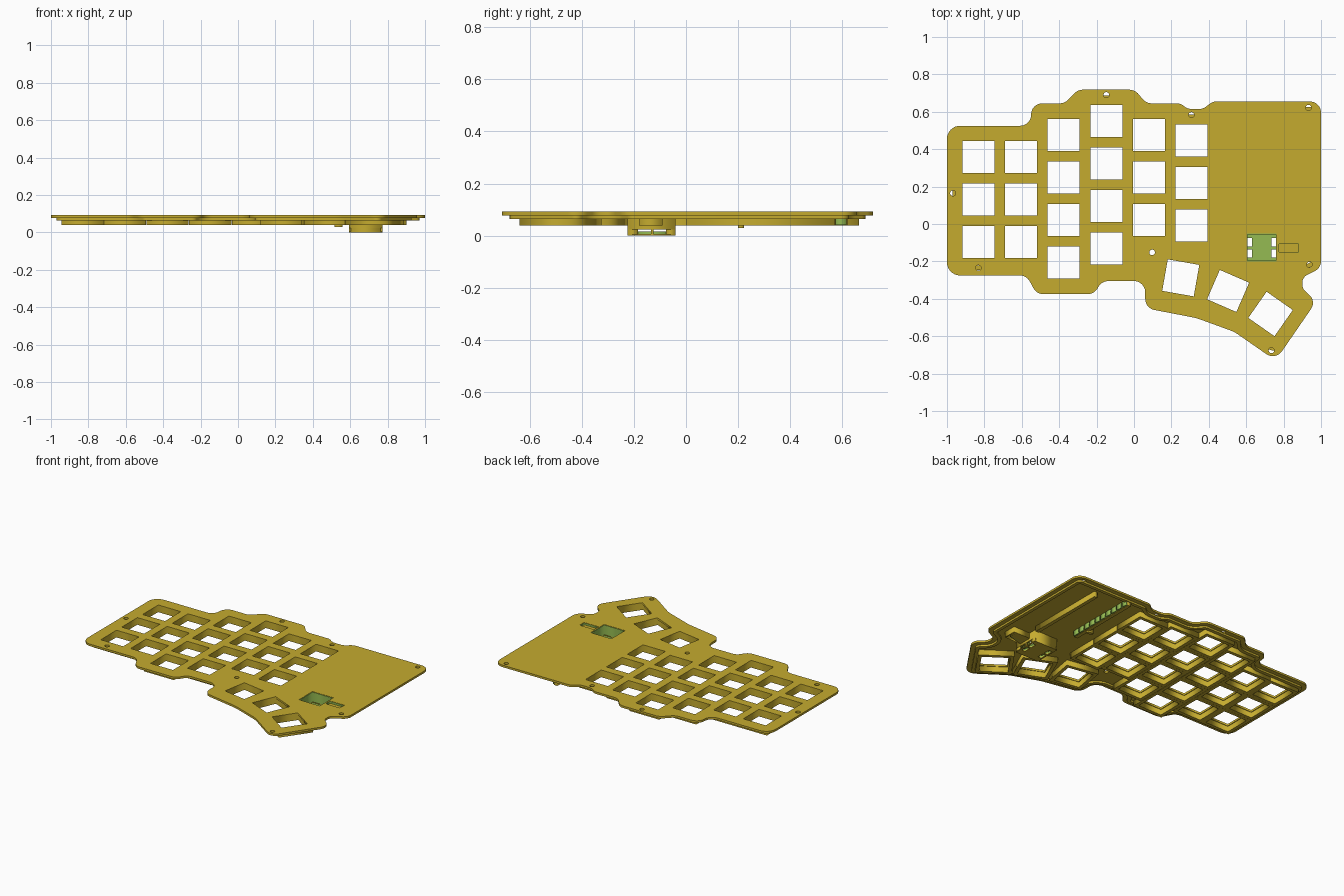
import bpy, math
from mathutils import Vector

if "Cube" in bpy.data.objects:
    bpy.data.objects.remove(bpy.data.objects["Cube"])


def material(name, rgb):
    m = bpy.data.materials.new(name)
    m.diffuse_color = (*rgb, 1)
    m.use_nodes = True
    m.node_tree.nodes["Principled BSDF"].inputs["Base Color"].default_value = m.diffuse_color
    return m


GOLD = material("mustard_yellow", (0.56, 0.41, 0.028))
GREEN = material("leaf_green", (0.30, 0.50, 0.085))


def slab(name, loops, z0, z1, mat):
    """Extrude a flat profile (first loop) with holes (other loops)."""
    cu = bpy.data.curves.new(name, 'CURVE')
    cu.dimensions = '2D'
    cu.fill_mode = 'BOTH'
    cu.extrude = (z1 - z0) / 2
    for loop in loops:
        sp = cu.splines.new('POLY')
        sp.points.add(len(loop) - 1)
        for p, (x, y) in zip(sp.points, loop):
            p.co = (x, y, 0, 1)
        sp.use_cyclic_u = True
    tmp = bpy.data.objects.new(name + "_profile", cu)
    bpy.context.collection.objects.link(tmp)
    bpy.context.view_layer.update()
    me = bpy.data.meshes.new_from_object(tmp.evaluated_get(bpy.context.evaluated_depsgraph_get()))
    bpy.data.objects.remove(tmp)
    me.name = name
    me.materials.clear()
    me.materials.append(mat)
    ob = bpy.data.objects.new(name, me)
    ob.location.z = (z0 + z1) / 2
    bpy.context.collection.objects.link(ob)
    return ob


def rect(x0, x1, y0, y1):
    return [(x0, y0), (x1, y0), (x1, y1), (x0, y1)]


def square(x, y, size, deg=0):
    a, h = math.radians(deg), size / 2
    c, s = math.cos(a) * h, math.sin(a) * h
    return [(x + i * c - j * s, y + i * s + j * c) for i, j in ((-1, -1), (1, -1), (1, 1), (-1, 1))]


def circle(x, y, r, n=20):
    return [(x + r * math.cos(2 * math.pi * i / n), y + r * math.sin(2 * math.pi * i / n)) for i in range(n)]


def rounded(corners, steps=8):
    """Replace each corner (x, y, radius) by an arc."""
    out, n = [], len(corners)
    for i, (x, y, r) in enumerate(corners):
        p = Vector((x, y))
        a = Vector(corners[i - 1][:2]) - p
        b = Vector(corners[(i + 1) % n][:2]) - p
        half = a.angle(b) / 2
        t = min(r / math.tan(half), a.length * 0.49, b.length * 0.49)
        rad = t * math.tan(half)
        a.normalize()
        b.normalize()
        centre = p + (a + b).normalized() * (rad / math.sin(half))
        v0, v1 = p + a * t - centre, p + b * t - centre
        ang = v0.angle_signed(v1)
        for k in range(steps + 1):
            th = -ang * k / steps
            c, s = math.cos(th), math.sin(th)
            out.append((centre.x + v0.x * c - v0.y * s, centre.y + v0.x * s + v0.y * c))
    return out


def inset(loop, d):
    """Shrink a clockwise loop by d."""
    out, n = [], len(loop)
    for i in range(n):
        p = Vector(loop[i])
        e0 = (p - Vector(loop[i - 1])).normalized()
        e1 = (Vector(loop[(i + 1) % n]) - p).normalized()
        n0, n1 = Vector((e0.y, -e0.x)), Vector((e1.y, -e1.x))
        m = (n0 + n1).normalized()
        out.append(tuple(p + m * (d / max(m.dot(n0), 0.5))))
    return out


outline = rounded([
    (-1, .525, .07), (-.55, .525, .06), (-.55, .645, .06), (-.37, .645, .065),
    (-.30, .718, .065), (.005, .718, .065), (.065, .645, .065), (.25, .645, .06),
    (.285, .615, .06), (.37, .615, .06), (.42, .655, .06), (1, .655, .06),
    (1, -.235, .06), (.90, -.285, .05), (.90, -.345, .05), (.975, -.413, .06),
    (.757, -.73, .06), (.537, -.577, .2), (.334, -.503, .3), (.06, -.45, .06),
    (.06, -.305, .06), (-.17, -.305, .06), (-.215, -.375, .06), (-.52, -.375, .06),
    (-.575, -.275, .06), (-1, -.275, .07)])

# Key positions: staggered columns plus a fanned thumb cluster
PITCH, HOLE = 0.2272, 0.171
columns = [(-.831, .357, 3), (-.605, .357, 3), (-.377, .476, 4),
           (-.148, .55, 4), (.08, .476, 3), (.307, .447, 3)]
keys = [(x, top - PITCH * i, 0) for x, top, count in columns for i in range(count)]
keys += [(.25, -.288, -10), (.503, -.358, -23.5), (.73, -.481, -35)]
screws = [(-.968, .165), (-.832, -.235), (-.148, .69), (.307, .583),
          (.933, .622), (.097, -.152), (.938, -.217), (.735, -.676)]
sensor = rect(.603, .763, -.2, -.052)
slot = rect(.772, .882, -.152, -.103)

# Top plate with key, screw and sensor openings
slab("top_plate", [outline] + [square(x, y, HOLE, a) for x, y, a in keys]
     + [circle(x, y, .015) for x, y in screws] + [sensor, slot], .078, .092, GOLD)

# Stepped lip under the plate edge
slab("edge_lip", [inset(outline, .03), inset(outline, .053)], .065, .078, GOLD)

# Ribs around every key
for x, y, a in keys:
    slab("key_frame", [square(x, y, .2265, a), square(x, y, .18, a)], .04, .078, GOLD)

# Sensor holder: solid upper ring, windowed side walls, floor and green lining
holder = rect(.593, .773, -.225, -.04)
notches = [rect(x, x + .026, y, y + .045) for x in (.604, .736) for y in (-.18, -.121)]
slab("holder_ring", [holder, sensor], .024, .078, GOLD)
for y0, y1 in ((-.225, -.185), (-.135, -.124), (-.076, -.04)):
    for x0, x1 in ((.593, .603), (.763, .773)):
        slab("holder_post", [rect(x0, x1, y0, y1)], .005, .024, GOLD)
for y0, y1 in ((-.225, -.2), (-.052, -.04)):
    slab("holder_end_wall", [rect(.603, .763, y0, y1)], .005, .024, GOLD)
slab("holder_floor", [holder] + notches, 0, .006, GOLD)
slab("sensor_board", [rect(.603, .763, -.2, -.052)] + notches, .006, .016, GREEN)
slab("sensor_lining", [sensor, rect(.607, .759, -.196, -.056)], .024, .09, GREEN)

# Cable slot sleeve beside the holder
slab("slot_sleeve", [rect(.773, .9, -.18, -.09), slot], .04, .078, GOLD)
slab("slot_lining", [slot, rect(.775, .879, -.149, -.106)], .04, .09, GREEN)

# Controller bay under the blank area: two rails, contact strip and a latch peg
slab("bay_rail_outer", [rect(.775, .80, 0, .57)], .04, .078, GOLD)
slab("bay_rail_inner", [rect(.545, .572, .1, .62)], .04, .078, GOLD)
for i in range(10):
    y = .105 + i * .052
    slab("contact_block", [rect(.572, .58, y, y + .042)], .042, .078, GREEN)
slab("latch_peg", [rect(.515, .56, .2, .222)], .03, .078, GOLD)
